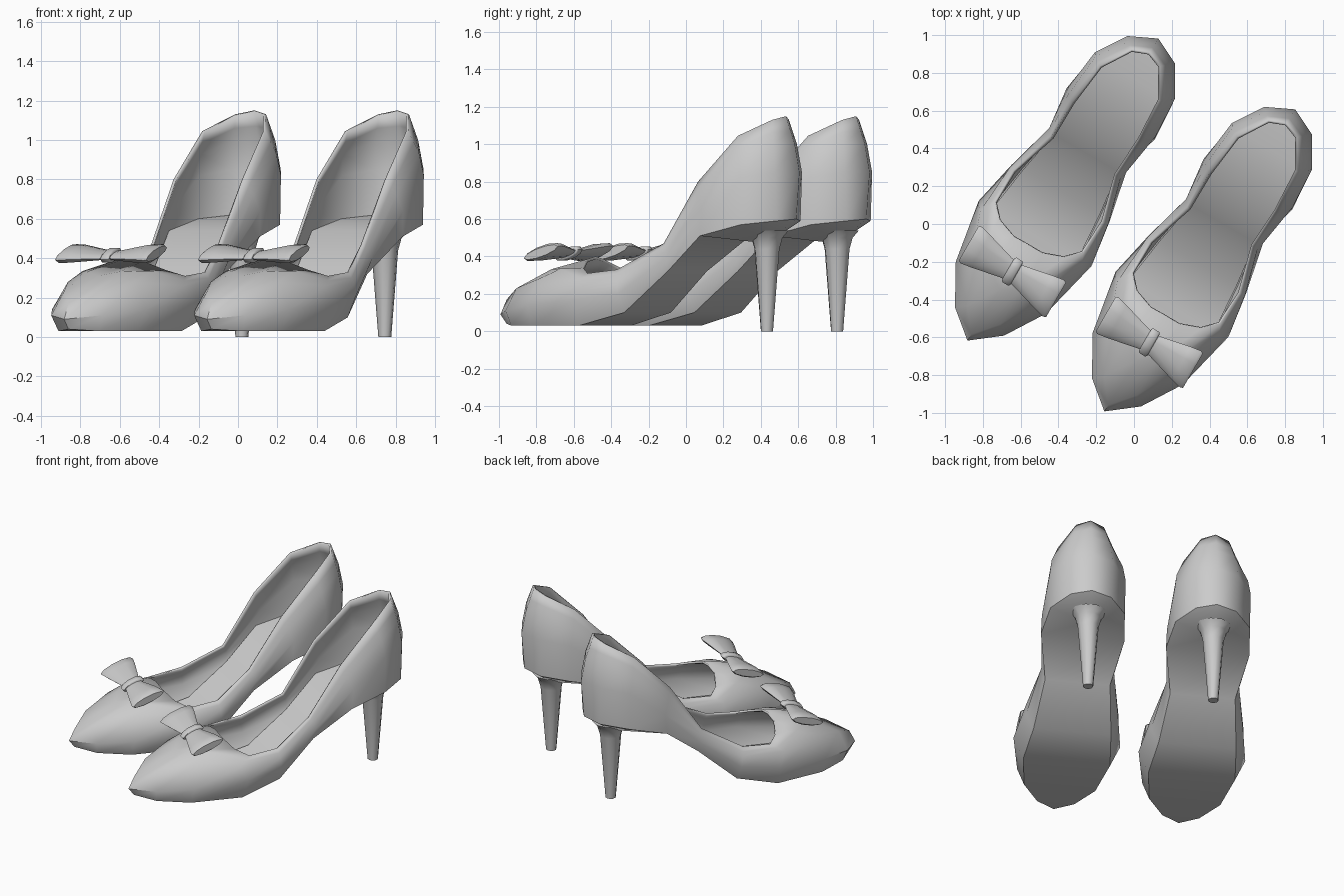
import bpy, bmesh, math
from mathutils import Vector

cube = bpy.data.objects.get("Cube")
if cube:
    bpy.data.objects.remove(cube, do_unlink=True)

grey = bpy.data.materials.new("plain grey")
grey.use_nodes = True
colour = (0.6, 0.6, 0.6, 1)
grey.diffuse_color = colour
grey.node_tree.nodes["Principled BSDF"].inputs["Base Color"].default_value = colour

TURN = math.radians(-30)
PLACES = {"right": (-0.36, 0.19, 0), "left": (0.365, -0.185, 0)}


def make_object(name, verts, faces, side, angle=50):
    """Mesh in shoe space (toe at -y), turned and moved into place."""
    mesh = bpy.data.meshes.new(name)
    mesh.from_pydata(verts, [], faces)
    mesh.materials.append(grey)
    obj = bpy.data.objects.new(side + "_" + name, mesh)
    bpy.context.collection.objects.link(obj)
    obj.location = PLACES[side]
    obj.rotation_euler.z = TURN
    bpy.ops.object.select_all(action='DESELECT')
    obj.select_set(True)
    bpy.context.view_layer.objects.active = obj
    bpy.ops.object.shade_smooth_by_angle(angle=math.radians(angle))
    return obj


def mirror_loop(half):
    """Half outline of (along, half width, height), toe to heel, to a full loop."""
    def point(along, width, height):
        return Vector((width - 0.01 + 0.04 * along, along, height))
    right = [point(a, w, h) for a, w, h in half]
    left = [point(a, -w, h) for a, w, h in half[-2:0:-1]]
    return right + left


def bridge(count, rings):
    """Quads between consecutive closed rings."""
    return [(r * count + i, r * count + (i + 1) % count,
             (r + 1) * count + (i + 1) % count, (r + 1) * count + i)
            for r in range(rings - 1) for i in range(count)]


def sole_faces(count, last):
    """Strips across the sole from the toe to a station."""
    faces = []
    for i in range(last):
        ring = [i, (count - i) % count, count - i - 1, i + 1]
        faces.append(list(dict.fromkeys(ring)))
    return faces


def loft(name, rings, side, angle=50):
    """Closed tube through rings, capped at both ends."""
    n = len(rings[0])
    faces = bridge(n, len(rings))
    faces.append(list(range(n))[::-1])
    faces.append([(len(rings) - 1) * n + i for i in range(n)])
    obj = make_object(name, [v for r in rings for v in r], faces, side, angle)
    bm = bmesh.new()
    bm.from_mesh(obj.data)
    bmesh.ops.recalc_face_normals(bm, faces=bm.faces)
    bm.to_mesh(obj.data)
    bm.free()


# Outlines from the ground up: sole edge, widest line, upper line, opening
sole_edge = mirror_loop([
    (-.92, 0, .04), (-.82, .12, .03), (-.63, .23, .03), (-.3, .28, .03),
    (-.03, .25, .1), (.22, .21, .32), (.46, .27, .51), (.7, .24, .57),
    (.86, .13, .59), (.91, 0, .6)])
widest = mirror_loop([
    (-.96, 0, .09), (-.84, .15, .11), (-.63, .275, .14), (-.29, .345, .17),
    (-.04, .3, .2), (.23, .235, .4), (.47, .265, .64), (.7, .245, .82),
    (.86, .145, .85), (.93, 0, .85)])
upper = mirror_loop([
    (-.92, 0, .17), (-.8, .1, .23), (-.6, .2, .28), (-.33, .31, .26),
    (-.05, .3, .27), (.21, .22, .44), (.44, .245, .72), (.68, .23, .93),
    (.84, .125, 1), (.9, 0, 1)])
opening = mirror_loop([
    (-.36, 0, .4), (-.36, .09, .385), (-.32, .2, .34), (-.25, .27, .31),
    (-.06, .275, .33), (.19, .2, .47), (.41, .205, .8), (.65, .185, 1.045),
    (.81, .09, 1.13), (.845, 0, 1.15)])
N = len(sole_edge)
BREAST = 6

# Middle of the vamp, slightly domed over the toes
vamp = [(a + b) / 2 for a, b in zip(upper, opening)]
for i in (0, 1, 2, -1, -2):
    vamp[i].z += 0.025

STEM = Vector((0.02, 0.725, 0.47))


def stem_ring(radius, height):
    return [(STEM.x + radius * math.cos(k * math.tau / 10),
             STEM.y + radius * math.sin(k * math.tau / 10), height)
            for k in range(10)]


def bow_ring(across, length, thick, lift=0):
    """Rounded section of the bow, sloping down toward the toe."""
    ring = []
    for k in range(10):
        a = k * math.tau / 10
        along = length * math.cos(a)
        ring.append((across - 0.025, -0.525 + along - 0.05 * across,
                     0.415 + lift + 0.3 * along + thick * math.sin(a)))
    return ring


for side in PLACES:
    # Shoe body: walls, sole strips and the heel cup closing onto the stem
    loops = [sole_edge, widest, upper, vamp, opening]
    verts = [p for loop in loops for p in loop] + [STEM]
    tip = len(verts) - 1
    faces = bridge(N, len(loops)) + sole_faces(N, BREAST)
    faces += [(k + 1, k, tip) for k in range(BREAST, N - BREAST)]
    faces.append((BREAST, N - BREAST, tip))
    body = make_object("shoe_body", verts, faces, side)
    shell = body.modifiers.new("thickness", 'SOLIDIFY')
    shell.thickness = 0.015
    shell.offset = -1

    # Insole
    lining = [Vector((p.x * 0.94, p.y * 0.97, p.z + 0.03)) for p in sole_edge]
    flat = [f[::-1] for f in sole_faces(N, N // 2)]
    make_object("insole", lining, flat, side)

    # Heel stem
    loft("heel_stem", [stem_ring(0.033, 0), stem_ring(0.068, 0.44),
                       stem_ring(0.085, 0.5), stem_ring(0.12, 0.54)], side)

    # Bow wings and knot
    for wing, s in (("right", -1), ("left", 1)):
        loft("bow_wing_" + wing, [
            bow_ring(0, 0.055, 0.015), bow_ring(s * 0.04, 0.06, 0.018),
            bow_ring(s * 0.2, 0.1, 0.036, 0.008),
            bow_ring(s * 0.26, 0.112, 0.036, 0.008),
            bow_ring(s * 0.275, 0.105, 0.025, 0.008)], side)
    loft("bow_knot", [bow_ring(-0.026, 0.066, 0.024), bow_ring(-0.018, 0.075, 0.032),
                      bow_ring(0.018, 0.075, 0.032), bow_ring(0.026, 0.066, 0.024)], side)
